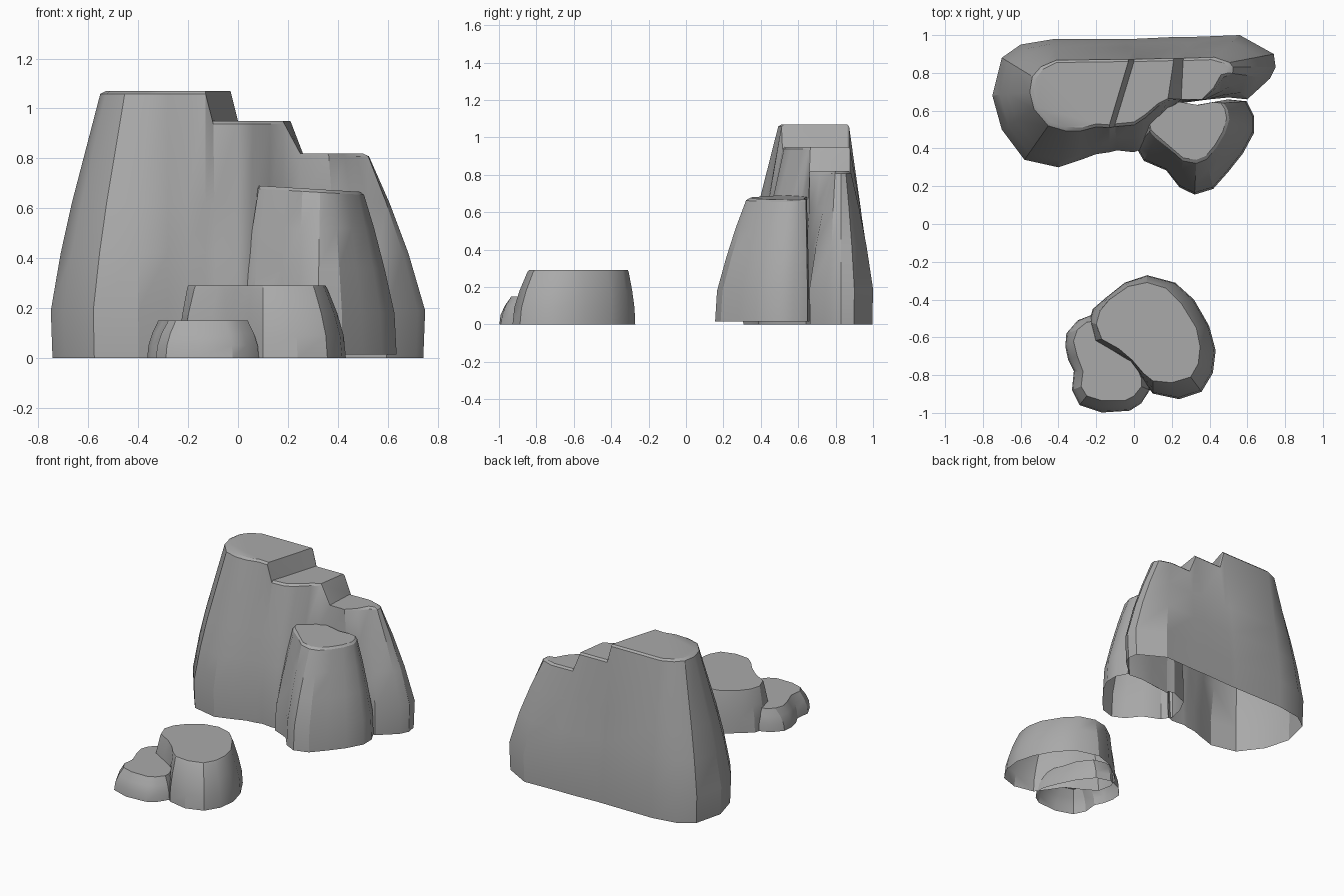
import bpy, bmesh

cube = bpy.data.objects.get("Cube")
if cube:
    bpy.data.objects.remove(cube)

stone = bpy.data.materials.new("stone grey")
stone.use_nodes = True
GREY = (0.4, 0.4, 0.4, 1)
stone.diffuse_color = GREY
stone.node_tree.nodes["Principled BSDF"].inputs["Base Color"].default_value = GREY


def loft_rock(name, base, top, heights, bands, shoulder, curve=1.2, floor=0, cuts=()):
    """Wall from the base outline to the top outline, a thin sloped rim, flat caps.
    cuts holds pairs of point indices that split the top into terraces."""
    bm = bmesh.new()
    count = len(base)
    rings = []

    def add_ring(level, spread):
        ring = []
        for b, t, h in zip(base, top, heights):
            z = level(h)
            f = spread(h, z)
            ring.append(bm.verts.new((b[0] + (t[0] - b[0]) * f,
                                      b[1] + (t[1] - b[1]) * f, z)))
        rings.append(ring)

    add_ring(lambda h: floor, lambda h, z: 0.03)
    for band in bands:
        add_ring(lambda h: band,
                 lambda h, z: max(0, (z - shoulder) / (h - shoulder)) ** curve * 0.9)
    add_ring(lambda h: h - 0.012, lambda h, z: 0.9)
    add_ring(lambda h: h, lambda h, z: 1)

    for low, high in zip(rings, rings[1:]):
        for i in range(count):
            j = (i + 1) % count
            bm.faces.new((low[i], low[j], high[j], high[i]))

    # Terraces and the risers between them
    rim = rings[-1]
    first, last = 0, count - 1
    for a, b in cuts:
        bm.faces.new(rim[first:a + 1] + rim[b:last + 1])
        bm.faces.new((rim[a], rim[a + 1], rim[b - 1], rim[b]))
        first, last = a + 1, b - 1
    bm.faces.new(rim[first:last + 1])

    mesh = bpy.data.meshes.new(name)
    bm.to_mesh(mesh)
    bm.free()
    mesh.materials.append(stone)
    rock = bpy.data.objects.new(name, mesh)
    bpy.context.collection.objects.link(rock)
    bpy.ops.object.select_all(action="DESELECT")
    rock.select_set(True)
    bpy.context.view_layer.objects.active = rock
    bpy.ops.object.shade_smooth_by_angle(angle=0.5)


# Tall rock with three terraces stepping down to its left
tall_base = [
    (-.75, .68), (-.7, .5), (-.58, .34), (-.4, .3), (-.28, .34), (-.2, .37), (-.13, .38),
    (-.09, .39), (0, .38), (.05, .4), (.12, .48), (.18, .56),
    (.25, .64), (.4, .66), (.5, .67), (.6, .66), (.72, .77), (.75, .83), (.74, .9),
    (.56, 1), (.3, .99), (.21, .99), (0, .98), (-.04, .98), (-.42, .98), (-.6, .95), (-.7, .88)]
tall_top = [
    (-.53, .7), (-.51, .62), (-.44, .54), (-.36, .515), (-.28, .51), (-.2, .53), (-.13, .525),
    (-.1, .53), (0, .54), (.06, .58), (.13, .64), (.18, .665),
    (.25, .66), (.36, .66), (.42, .72), (.46, .79), (.5, .8), (.5, .83), (.48, .85),
    (.41, .87), (.26, .865), (.21, .865), (0, .86), (-.03, .86), (-.41, .855), (-.48, .82),
    (-.52, .77)]
upper, middle, lower = 1.07, .95, .82
tall_heights = ([upper] * 7 + [middle] * 5 + [lower] * 9 + [middle] * 2 + [upper] * 4)
loft_rock("tall_rock", tall_base, tall_top, tall_heights, (.19, .42, .62), .19,
          cuts=((6, 23), (11, 21)))

# Column leaning on the front of the tall rock
column_base = [
    (.01, .4), (.05, .33), (.17, .28), (.24, .19), (.32, .15), (.42, .18), (.5, .27),
    (.58, .37), (.64, .48), (.64, .57), (.6, .65), (.5, .66), (.33, .63), (.2, .65),
    (.08, .6), (.03, .5)]
column_top = [
    (.09, .5), (.12, .47), (.19, .41), (.26, .35), (.33, .34), (.38, .36), (.43, .42),
    (.47, .49), (.49, .56), (.48, .61), (.46, .64), (.42, .645), (.34, .63), (.22, .65),
    (.14, .61), (.08, .55)]
column_heights = [.69 - .06 * (x - .09) for x, y in column_top]
loft_rock("column_rock", column_base, column_top, column_heights, (.18, .36, .52), .1,
          floor=.015)

# Low rock standing apart in front
low_base = [
    (-.24, -.52), (-.22, -.62), (-.12, -.68), (-.02, -.73), (.04, -.82), (.1, -.9),
    (.24, -.93), (.36, -.89), (.42, -.79), (.435, -.67), (.4, -.54), (.32, -.4),
    (.22, -.31), (.07, -.27), (-.05, -.31), (-.15, -.39), (-.22, -.45)]
low_top = [
    (-.2, -.53), (-.17, -.61), (-.08, -.66), (-.01, -.72), (.05, -.79), (.1, -.83),
    (.2, -.84), (.3, -.81), (.34, -.74), (.35, -.65), (.33, -.55), (.25, -.42),
    (.17, -.34), (.07, -.31), (-.03, -.33), (-.13, -.4), (-.18, -.46)]
loft_rock("low_rock", low_base, low_top, [.29] * len(low_top), (.09, .18), .03, 1.3)

# Smallest rock beside the low rock
small_base = [
    (-.365, -.65), (-.35, -.72), (-.32, -.78), (-.33, -.88), (-.29, -.96), (-.17, -1),
    (-.02, -.99), (.04, -.95), (.085, -.88), (.08, -.82), (.04, -.72), (-.02, -.6),
    (-.1, -.5), (-.2, -.47), (-.3, -.51), (-.36, -.58)]
small_top = [
    (-.32, -.62), (-.3, -.7), (-.27, -.78), (-.28, -.86), (-.25, -.91), (-.17, -.935),
    (-.05, -.935), (0, -.91), (.04, -.86), (.04, -.82), (0, -.72), (-.03, -.62),
    (-.1, -.53), (-.18, -.51), (-.25, -.52), (-.3, -.56)]
loft_rock("small_rock", small_base, small_top, [.15] * len(small_top), (.05, .1), .02, 1.3)
